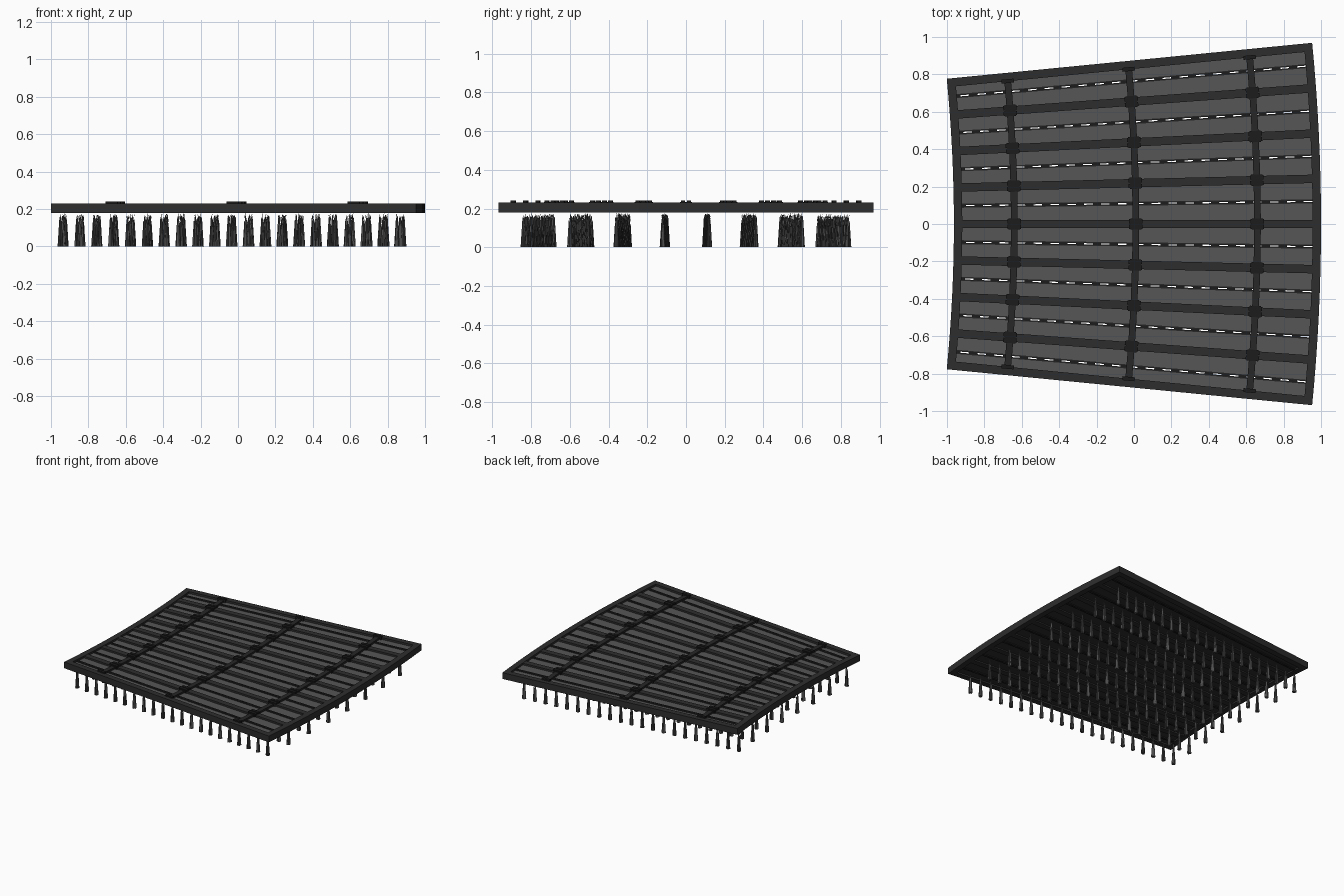
import bpy, bmesh, math, random

if "Cube" in bpy.data.objects:
    bpy.data.objects.remove(bpy.data.objects["Cube"])
random.seed(4)

CX = -8.9            # centre of the fan on the x axis
R0, R1 = 7.937, 9.9  # inner and outer radius
STEP = 0.0245        # angle of one panel
EDGE = 4 * STEP
FW = 0.045           # frame and bar width


def material(name, v):
    m = bpy.data.materials.new(name)
    m.diffuse_color = (v, v, v, 1)
    m.use_nodes = True
    m.node_tree.nodes["Principled BSDF"].inputs["Base Color"].default_value = m.diffuse_color
    return m


FRAME = material("frame charcoal", 0.027)
CROSS = material("crossbar black", 0.02)
CLIP = material("clip black", 0.012)
PANEL = material("panel grey", 0.092)
BRISTLE = material("bristle grey", 0.075)


def pt(r, a, off=0.0):
    """Fan point: radius, angle, sideways offset."""
    return (CX + r * math.cos(a) - off * math.sin(a),
            r * math.sin(a) + off * math.cos(a))


def prism(bm, pts, z0, z1):
    lo = [bm.verts.new((x, y, z0)) for x, y in pts]
    hi = [bm.verts.new((x, y, z1)) for x, y in pts]
    n = len(pts)
    bm.faces.new(lo[::-1])
    bm.faces.new(hi)
    for i in range(n):
        j = (i + 1) % n
        bm.faces.new((lo[i], lo[j], hi[j], hi[i]))


def radial(bm, a, r0, r1, o0, o1, z0, z1):
    """Straight bar pointing along the fan radius."""
    prism(bm, [pt(r0, a, o0), pt(r1, a, o0), pt(r1, a, o1), pt(r0, a, o1)], z0, z1)


def arc(bm, r0, r1, a, z0, z1, n=16):
    """Curved bar across the fan, made of short pieces."""
    ang = [-a + 2 * a * i / n for i in range(n + 1)]
    prism(bm, [pt(r1, t) for t in ang] + [pt(r0, t) for t in reversed(ang)], z0, z1)


def finish(name, bm, mat):
    bmesh.ops.recalc_face_normals(bm, faces=bm.faces)
    me = bpy.data.meshes.new(name)
    bm.to_mesh(me)
    bm.free()
    me.materials.append(mat)
    ob = bpy.data.objects.new(name, me)
    bpy.context.collection.objects.link(ob)
    return ob


Z0, Z1 = 0.18, 0.23
rows = [(k + 0.5) * STEP for k in range(-4, 4)]

# outer frame
bm = bmesh.new()
arc(bm, R0, R0 + FW, EDGE, Z0, Z1)
arc(bm, R1 - FW, R1, EDGE, Z0, Z1)
for s in (-1, 1):
    radial(bm, s * EDGE, R0 + 0.002, R1 - 0.002, *sorted((0, -s * FW)), Z0, Z1)
finish("outer_frame", bm, FRAME)

# bars between the panels
bm = bmesh.new()
for k in range(-3, 4):
    radial(bm, k * STEP, R0 + 0.02, R1 - 0.02, -FW / 2, FW / 2, Z0 + 0.002, Z1 - 0.002)
finish("panel_bars", bm, FRAME)

# panels, each in two halves with an open slot, and their dark backing
top, back = bmesh.new(), bmesh.new()
for a in rows:
    for s in (-1, 1):
        ra, rb = R0 + 0.025, R1 - 0.025
        e = a + s * STEP / 2
        g = s * 0.003
        shape = [pt(ra, a, g), pt(rb, a, g), pt(rb, e, -s * 0.01), pt(ra, e, -s * 0.01)]
        prism(top, shape, 0.205, 0.214)
        prism(back, shape, 0.193, 0.205)
finish("panels", top, PANEL)
finish("panel_backing", back, FRAME)

# slot rails, and the sockets that hold the tufts
rails, sockets = bmesh.new(), bmesh.new()
tuft_r = [7.98 + 0.0903 * i for i in range(21)]
for a in rows:
    for o in (-0.011, 0.003):
        radial(rails, a, R0 + 0.03, R1 - 0.03, o, o + 0.008, 0.186, 0.219)
    for r in tuft_r:
        radial(sockets, a, r - 0.022, r + 0.022, -0.007, 0.007, 0.184, 0.220)
finish("slot_rails", rails, CROSS)
finish("tuft_sockets", sockets, CLIP)

# curved crossbars and ribbed clips
cross, clips = bmesh.new(), bmesh.new()
for r in (8.26, 8.91, 9.56):
    arc(cross, r - 0.018, r + 0.018, EDGE - 0.0035, 0.2, 0.2295)
    for k in range(-3, 4):
        a = k * STEP
        radial(clips, a, r - 0.03, r + 0.03, -0.03, 0.03, 0.205, 0.233)
        for o in (-0.015, 0.015):
            radial(clips, a, r - 0.036, r + 0.036, o - 0.011, o + 0.011, 0.215, 0.241)
    for s in (-1, 1):
        radial(clips, s * EDGE, r - 0.033, r + 0.033,
               *sorted((-s * 0.034, -s * 0.055)), 0.205, 0.241)
finish("crossbars", cross, CROSS)
finish("ribbed_clips", clips, CLIP)

# bristle tufts: thin tapered bristles spreading towards the floor
bm = bmesh.new()
N = 30
for a in rows:
    for r in tuft_r:
        x, y = pt(r, a)
        for i in range(N):
            q = math.sqrt((i + 0.5) / N)
            t = i * 2.39996
            dx, dy = q * math.cos(t), q * math.sin(t)
            h = random.uniform(0.14, 0.178) if q > 0.4 else random.uniform(0.165, 0.18)
            k = 0.014 - 0.009 * h / 0.18
            tip = bm.verts.new((x + dx * k, y + dy * k, h))
            ph = random.random() * 6.28
            ring = [bm.verts.new((x + dx * 0.014 + 0.0032 * math.cos(ph + j * math.tau / 3),
                                  y + dy * 0.014 + 0.0032 * math.sin(ph + j * math.tau / 3), 0))
                    for j in range(3)]
            bm.faces.new(ring[::-1])
            for j in range(3):
                bm.faces.new((ring[j], ring[(j + 1) % 3], tip))
finish("bristle_tufts", bm, BRISTLE)
